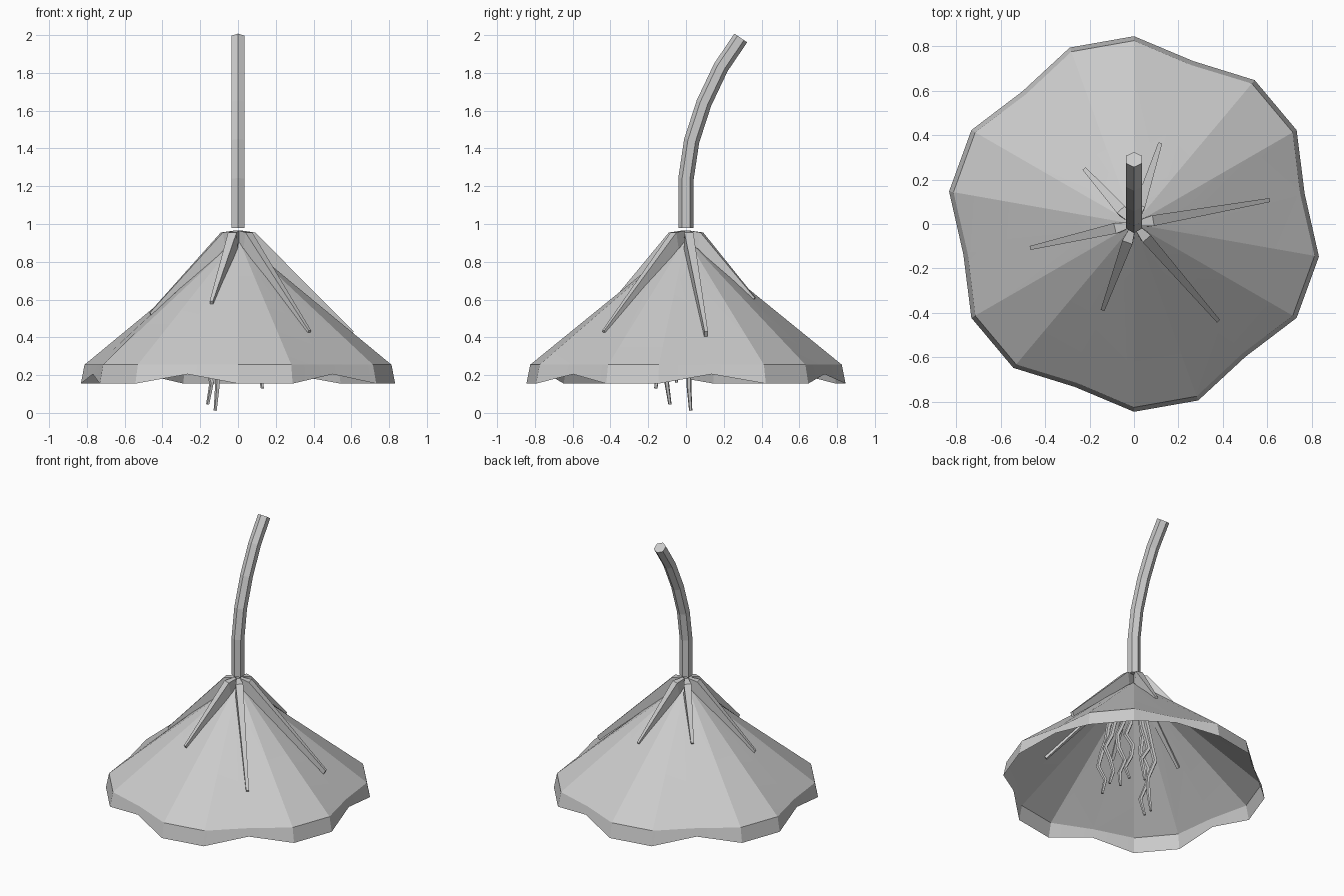
import bpy, bmesh, math
from mathutils import Vector

if "Cube" in bpy.data.objects:
    bpy.data.objects.remove(bpy.data.objects["Cube"])


def finish(name, bm, smooth=None):
    bmesh.ops.recalc_face_normals(bm, faces=bm.faces)
    me = bpy.data.meshes.new(name)
    bm.to_mesh(me)
    bm.free()
    ob = bpy.data.objects.new(name, me)
    bpy.context.collection.objects.link(ob)
    if smooth:
        bpy.ops.object.select_all(action='DESELECT')
        ob.select_set(True)
        bpy.context.view_layer.objects.active = ob
        bpy.ops.object.shade_smooth_by_angle(angle=math.radians(smooth))
    return ob


def loft(bm, rings):
    loops = [[bm.verts.new(p) for p in ring] for ring in rings]
    n = len(loops[0])
    for a, b in zip(loops, loops[1:]):
        for i in range(n):
            j = (i + 1) % n
            bm.faces.new((a[i], a[j], b[j], b[i]))
    return loops


def tube(name, path, radii, sides):
    path = [Vector(p) for p in path]
    rings = []
    for k, p in enumerate(path):
        d = (path[min(k + 1, len(path) - 1)] - path[max(k - 1, 0)]).normalized()
        u = Vector((1, 0, 0))
        u = (u - d * u.dot(d)).normalized()
        v = d.cross(u)
        rings.append([p + radii[k] * (math.cos(t) * u + math.sin(t) * v)
                      for t in [2 * math.pi * (i + .5) / sides for i in range(sides)]])
    bm = bmesh.new()
    loops = loft(bm, rings)
    bm.faces.new(loops[0])
    bm.faces.new(loops[-1])
    return finish(name, bm)


# flared bloom: 18 sides, every third rim point drawn in and up
def ring(r_peak, z_peak, r_valley, z_valley):
    pts = []
    for i in range(18):
        a = math.radians(10 + 20 * i)
        r, z = (r_valley, z_valley) if i % 3 == 0 else (r_peak, z_peak)
        pts.append((r * math.cos(a), r * math.sin(a), z))
    return pts


bm = bmesh.new()
loops = loft(bm, [ring(.035, .90, .035, .90),
                  ring(.265, .71, .26, .71),
                  ring(.825, .255, .76, .255),
                  ring(.845, .155, .78, .205)])
bm.faces.new(loops[0])
finish("bloom", bm, 14)

# curved six-sided stem
stem = [(0, 0, .98), (0, 0, 1.24), (0, .03, 1.44), (0, .095, 1.64),
        (0, .185, 1.83), (0, .29, 1.985)]
tube("stem", stem, [.041] * 6, 6)

# sepals: tapered strips bending over the crown and down the bloom
for n, (ang, r, z) in enumerate([(10, .62, .425), (-49, .58, .43), (-110, .414, .585),
                                 (-167, .48, .525), (132, .336, .65), (72, .384, .605)]):
    a = math.radians(ang)
    d = Vector((math.cos(a), math.sin(a), 0))
    s = Vector((-d.y, d.x, 0))
    bm = bmesh.new()
    rings = []
    for rr, top, bot, w in [(.02, .965, .89, .012), (.088, .955, .87, .024),
                            (r, z + .006, z - .02, .009)]:
        base = d * rr
        inner = d * (rr - (.015 if rr > .05 else 0))
        rings.append([base + s * w + Vector((0, 0, top)), base - s * w + Vector((0, 0, top)),
                      inner - s * w + Vector((0, 0, bot)), inner + s * w + Vector((0, 0, bot))])
    loops = loft(bm, rings)
    bm.faces.new(loops[0])
    bm.faces.new(loops[-1])
    finish(f"sepal_{n + 1}", bm)

# wavy stamens hanging inside the bloom
ends = [(-.16, -.085, .045), (-.12, .025, .012), (.13, -.16, .13),
        (.12, -.1, .18), (.07, -.05, .16), (.02, -.02, .22), (-.09, .0, .24)]
for n, (x, y, z) in enumerate(ends):
    path = [(x * .3, y * .3, .84), (x * .8, y * .8, .62)]
    for k in range(1, 6):
        f = k / 5
        w = .022 * math.sin(k * 1.9 + n * 1.3) * (k < 5)
        path.append((x + w, y - w * .8, .62 + (z - .62) * f))
    tube(f"stamen_{n + 1}", path, [.016] * 4 + [.014, .013, .009], 5)
